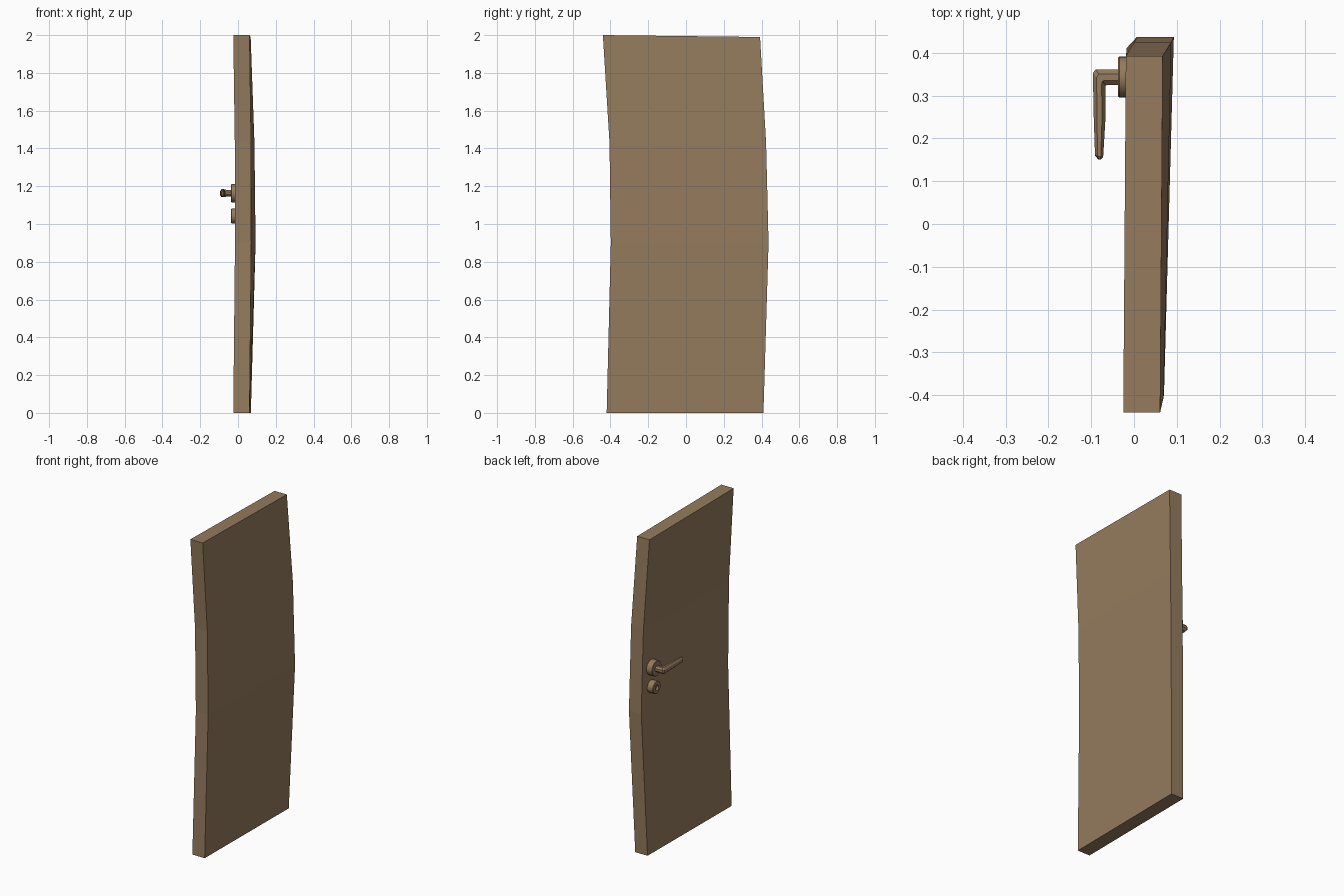
import bpy, math

if "Cube" in bpy.data.objects:
    bpy.data.objects.remove(bpy.data.objects["Cube"])

brown = bpy.data.materials.new("brown_wood")
brown.diffuse_color = (0.30, 0.20, 0.11, 1)
brown.use_nodes = True
brown.node_tree.nodes["Principled BSDF"].inputs["Base Color"].default_value = brown.diffuse_color


def make(name, verts, faces):
    mesh = bpy.data.meshes.new(name)
    mesh.from_pydata(verts, [], faces)
    mesh.materials.append(brown)
    obj = bpy.data.objects.new(name, mesh)
    bpy.context.collection.objects.link(obj)
    return obj


def loft(name, rings):
    """Skin a stack of equal-sized rings and cap both ends."""
    n = len(rings[0])
    faces = [(i * n + j, i * n + (j + 1) % n, (i + 1) * n + (j + 1) % n, (i + 1) * n + j)
             for i in range(len(rings) - 1) for j in range(n)]
    last = (len(rings) - 1) * n
    faces += [tuple(reversed(range(n))), tuple(range(last, last + n))]
    return make(name, [p for r in rings for p in r], faces)


def disc(name, y, z, profile, sides=24):
    """Turn an (x, radius) profile around an axis along x."""
    rings = []
    for x, r in profile:
        rings.append([(x, y + r * math.cos(2 * math.pi * k / sides),
                       z + r * math.sin(2 * math.pi * k / sides)) for k in range(sides)])
    return loft(name, rings)


# Warped door leaf: z front, z back, y front, y back, x front, x back
T = 0.086
levels = [
    (0.00, 0.00, -0.42, 0.41, -0.025, -0.018),
    (0.90, 0.90, -0.398, 0.437, -0.016, 0.007),
    (1.43, 1.43, -0.405, 0.424, -0.017, 0.001),
    (2.00, 1.99, -0.44, 0.392, -0.025, -0.019),
]
loft("door_leaf", [[(xf, yf, zf), (xf + T, yf, zf), (xb + T, yb, zb), (xb, yb, zb)]
                   for zf, zb, yf, yb, xf, xb in levels])

# Round plates behind the handle and around the keyhole
HY, HZ = 0.343, 1.163
disc("handle_plate", HY, HZ, [(0.02, 0.048), (-0.034, 0.048), (-0.037, 0.045), (-0.037, 0.02)][::-1])
disc("lock_plate", HY, 1.042, [(0.02, 0.039), (-0.034, 0.039), (-0.037, 0.036),
                               (-0.037, 0.017), (-0.027, 0.014)][::-1])

# Lever: neck, mitred corner and tapering grip; pairs are outer and inner (x, y)
path = [
    ((-0.030, 0.361), (-0.030, 0.325)),
    ((-0.062, 0.361), (-0.062, 0.325)),
    ((-0.089, 0.361), (-0.067, 0.323)),
    ((-0.096, 0.353), (-0.067, 0.315)),
    ((-0.094, 0.250), (-0.067, 0.240)),
    ((-0.091, 0.160), (-0.072, 0.156)),
    ((-0.084, 0.151), (-0.077, 0.151)),
]
heights = [0.018, 0.018, 0.021, 0.021, 0.019, 0.017, 0.012]
rings = []
for (a, b), h in zip(path, heights):
    ring = []
    for k in range(8):
        ang = math.pi / 4 * (k + 0.5)
        u = 0.5 + 0.5 * math.cos(ang) / math.cos(math.pi / 8)
        v = math.sin(ang) / math.cos(math.pi / 8)
        ring.append((a[0] + (b[0] - a[0]) * u, a[1] + (b[1] - a[1]) * u, HZ + h * v))
    rings.append(ring)
loft("lever_handle", rings)

# Consistent outward normals; soft shading on the metal parts
for obj in list(bpy.data.objects):
    bpy.ops.object.select_all(action='DESELECT')
    obj.select_set(True)
    bpy.context.view_layer.objects.active = obj
    bpy.ops.object.mode_set(mode='EDIT')
    bpy.ops.mesh.select_all(action='SELECT')
    bpy.ops.mesh.normals_make_consistent(inside=False)
    bpy.ops.object.mode_set(mode='OBJECT')
    if obj.name != "door_leaf":
        bpy.ops.object.shade_smooth_by_angle(angle=math.radians(30))
